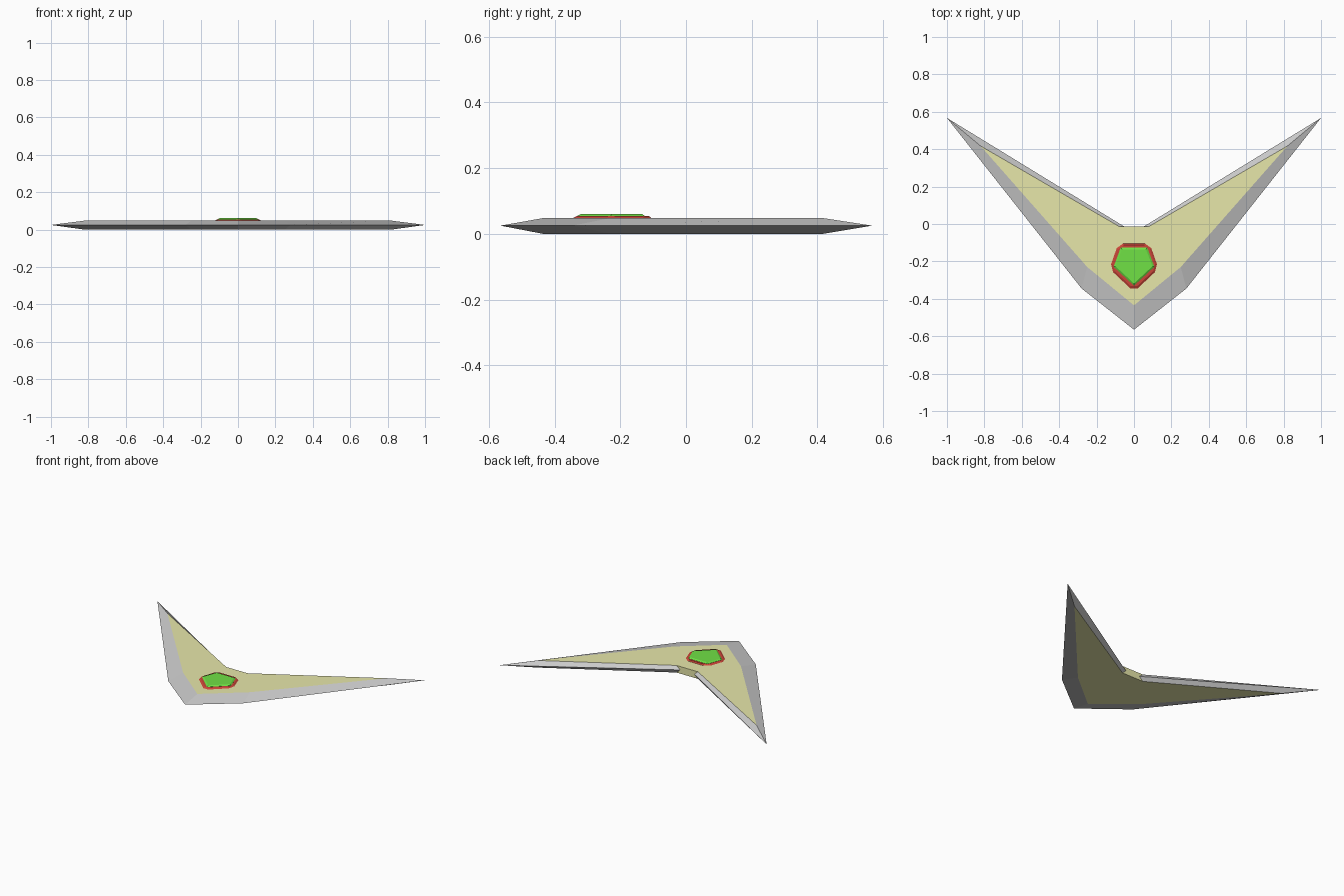
import bpy, bmesh
from mathutils import Vector

if "Cube" in bpy.data.objects:
    bpy.data.objects.remove(bpy.data.objects["Cube"])


def material(name, rgb):
    m = bpy.data.materials.new(name)
    m.diffuse_color = (*rgb, 1)
    m.use_nodes = True
    m.node_tree.nodes["Principled BSDF"].inputs["Base Color"].default_value = m.diffuse_color
    return m


def mirrored(half):
    """Close a right-hand profile by mirroring it over x = 0."""
    return half + [(-x, y) for x, y in reversed(half) if x > 0]


def cut_corners(poly, d):
    """Replace every corner with a short flat of cut distance d."""
    out = []
    for i, p in enumerate(poly):
        p = Vector(p)
        for q in (poly[i - 1], poly[(i + 1) % len(poly)]):
            out.append(tuple(p + (Vector(q) - p).normalized() * d))
    return out


def loft(name, rings, mat=None, skip=(), walls=None, caps=True):
    """Join stacked (outline, z) rings; walls/skip pick which side strips are made."""
    bm = bmesh.new()
    loops = [[bm.verts.new((x, y, z)) for x, y in pts] for pts, z in rings]
    n = len(loops[0])
    picked = range(n) if walls is None else walls
    for lo, hi in zip(loops, loops[1:]):
        for i in picked:
            if i not in skip:
                j = (i + 1) % n
                bm.faces.new((lo[i], lo[j], hi[j], hi[i]))
    if caps:
        bm.faces.new(loops[0][::-1])
        bm.faces.new(loops[-1])
    bmesh.ops.delete(bm, geom=[v for v in bm.verts if not v.link_faces], context='VERTS')
    me = bpy.data.meshes.new(name)
    bm.to_mesh(me)
    bm.free()
    ob = bpy.data.objects.new(name, me)
    bpy.context.collection.objects.link(ob)
    if mat:
        me.materials.append(mat)
    return ob


yellow = material("yellow", (0.80, 0.80, 0.40))
red = material("red", (0.60, 0.06, 0.04))
green = material("green", (0.16, 0.75, 0.06))

# Blade: sharp mid-height outline between two smaller flat faces
ridge = mirrored([(0, -0.565), (0.28, -0.345), (1, 0.567), (0.053, -0.013)])
flat = mirrored([(0, -0.435), (0.25, -0.23), (0.82, 0.417), (0.08, -0.013)])
stack = [(flat, 0), (ridge, 0.025), (flat, 0.048)]
loft("blade_bevels", stack, skip=(3,), caps=False)
loft("blade_panels", stack, yellow, walls=(3,))

# Jewel mount: pentagon with clipped corners
mount = mirrored([(0, -0.365), (0.133, -0.24), (0.085, -0.103)])
mount_top = mirrored([(0, -0.349), (0.12, -0.236), (0.078, -0.113)])
loft("jewel_mount", [(cut_corners(mount, 0.026), 0.047),
                     (cut_corners(mount_top, 0.024), 0.054)], red)

# Jewel: bevelled pentagon
jewel = mirrored([(0, -0.33), (0.109, -0.229), (0.071, -0.126)])
jewel_top = mirrored([(0, -0.318), (0.099, -0.226), (0.064, -0.135)])
loft("jewel", [(jewel, 0.053), (jewel, 0.055), (jewel_top, 0.061)], green)
